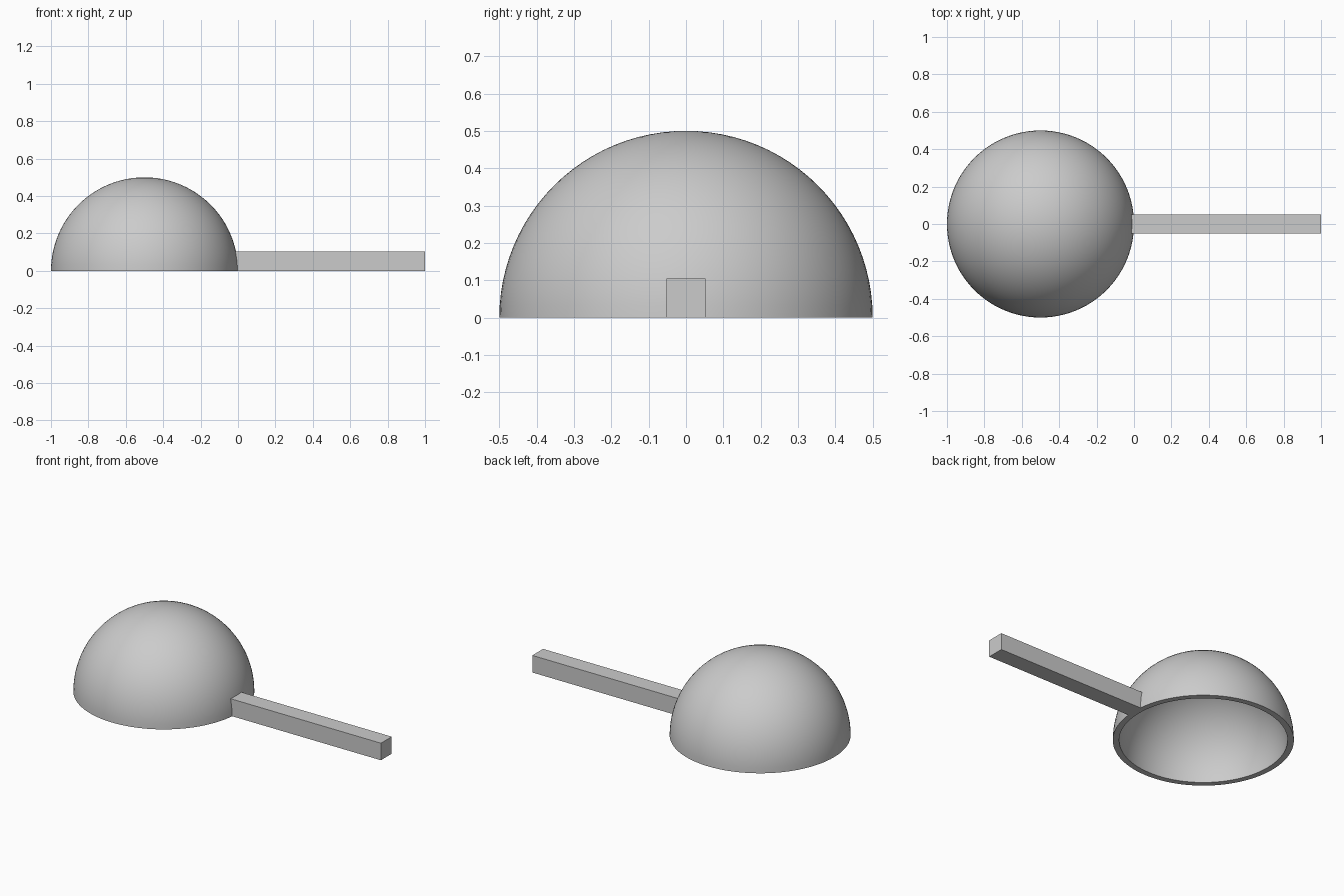
import bpy, bmesh, math
from mathutils import Vector

if "Cube" in bpy.data.objects:
    bpy.data.objects.remove(bpy.data.objects["Cube"])

R_OUT, R_IN = 0.5, 0.465      # shell radii
CX = -0.5                     # bowl centre
HALF = 0.052                  # half the width of the square handle
STEPS, SEGMENTS = 24, 96

grey = bpy.data.materials.new("grey")
grey.diffuse_color = (0.6, 0.6, 0.6, 1)
grey.use_nodes = True
grey.node_tree.nodes["Principled BSDF"].inputs["Base Color"].default_value = grey.diffuse_color


def finish(name, bm, angle=None):
    bmesh.ops.recalc_face_normals(bm, faces=bm.faces)
    mesh = bpy.data.meshes.new(name)
    bm.to_mesh(mesh)
    bm.free()
    mesh.materials.append(grey)
    obj = bpy.data.objects.new(name, mesh)
    bpy.context.collection.objects.link(obj)
    if angle:
        bpy.context.view_layer.objects.active = obj
        obj.select_set(True)
        bpy.ops.object.shade_smooth_by_angle(angle=angle)
        obj.select_set(False)
    return obj


def arc(radius):
    # Quarter circle from the rim up to the pole
    return [(radius * math.cos(a), radius * math.sin(a))
            for a in (math.pi / 2 * i / STEPS for i in range(STEPS + 1))]


# Upturned bowl: hollow hemisphere with a flat rim, turned about its axis
bm = bmesh.new()
profile = arc(R_OUT)[::-1] + arc(R_IN)
verts = [bm.verts.new((CX + r, 0, z)) for r, z in profile]
edges = [bm.edges.new(pair) for pair in zip(verts, verts[1:])]
bmesh.ops.spin(bm, geom=verts + edges, cent=(CX, 0, 0), axis=(0, 0, 1),
               angle=2 * math.pi, steps=SEGMENTS, use_merge=True)
bmesh.ops.remove_doubles(bm, verts=bm.verts, dist=1e-5)
bmesh.ops.dissolve_degenerate(bm, edges=bm.edges, dist=1e-6)
finish("bowl", bm, math.radians(35))

# Straight square handle, its inner end buried in the bowl wall
bm = bmesh.new()
bmesh.ops.create_cube(bm, size=1)
x0, x1 = -0.02, 1.0
bmesh.ops.scale(bm, vec=Vector((x1 - x0, 2 * HALF, 2 * HALF)), verts=bm.verts)
bmesh.ops.translate(bm, vec=Vector(((x0 + x1) / 2, 0, HALF)), verts=bm.verts)
finish("handle", bm)
